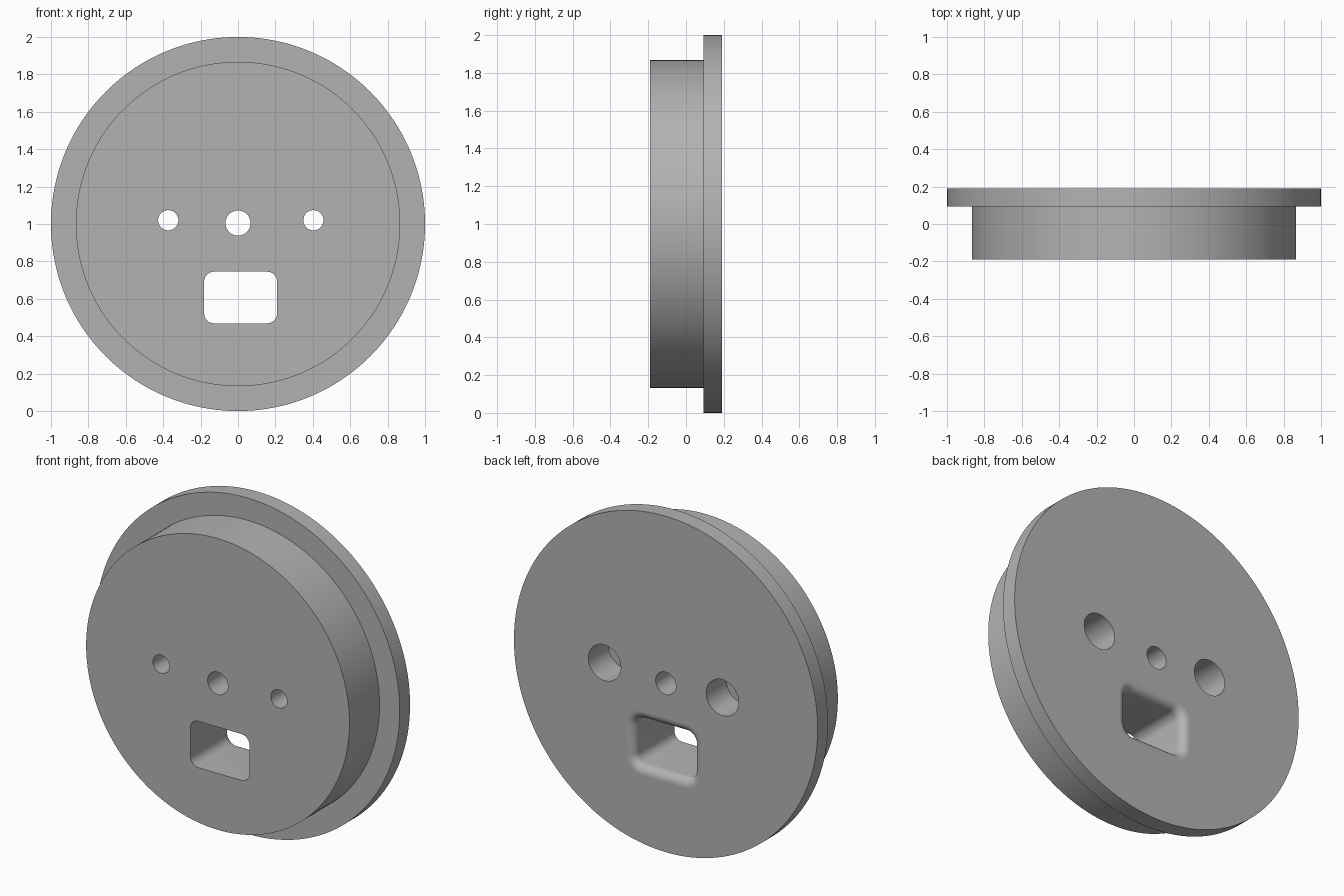
import bpy
import bmesh
from math import sin, cos, pi

FRONT, STEP, BACK = -0.19, 0.093, 0.19

if "Cube" in bpy.data.objects:
    bpy.data.objects.remove(bpy.data.objects["Cube"])

grey = bpy.data.materials.new("plain grey")
grey.use_nodes = True
colour = (0.45, 0.45, 0.45, 1)
grey.diffuse_color = colour
grey.node_tree.nodes["Principled BSDF"].inputs["Base Color"].default_value = colour


def circle(x, z, r, n=48):
    return [(x + r * cos(2 * pi * i / n), z + r * sin(2 * pi * i / n)) for i in range(n)]


def rounded_rect(x, z, w, h, r, n=8):
    """Outline with half sizes w and h and corner radius r."""
    pts = []
    for k, (sx, sz) in enumerate([(1, 1), (-1, 1), (-1, -1), (1, -1)]):
        for i in range(n + 1):
            a = (k + i / n) * pi / 2
            pts.append((x + sx * (w - r) + r * cos(a), z + sz * (h - r) + r * sin(a)))
    return pts


def loft(name, rings):
    """Closed solid through (y, outline) rings, running front to back."""
    bm = bmesh.new()
    loops = [[bm.verts.new((x, y, z)) for x, z in outline] for y, outline in rings]
    for a, b in zip(loops, loops[1:]):
        for i in range(len(a)):
            bm.faces.new((a[i - 1], a[i], b[i], b[i - 1]))
    bm.faces.new(loops[0])
    bm.faces.new(loops[-1])
    bmesh.ops.recalc_face_normals(bm, faces=bm.faces)
    mesh = bpy.data.meshes.new(name)
    bm.to_mesh(mesh)
    bm.free()
    obj = bpy.data.objects.new(name, mesh)
    bpy.context.collection.objects.link(obj)
    mesh.materials.append(grey)
    return obj


# Flanged disc
disc = loft("flanged_disc", [(y, circle(0, 1, r, 160)) for y, r in
                             [(FRONT, 0.867), (STEP, 0.867), (STEP, 1), (BACK, 1)]])

# Centre hole and the two counterbored side holes
cutters = [loft("centre_hole_cutter", [(y, circle(0, 1.005, 0.067)) for y in (-0.3, 0.3)])]
for side, x in (("right", -0.373), ("left", 0.403)):
    cutters.append(loft(side + "_hole_cutter", [
        (y, circle(x, 1.02, r)) for y, r in
        [(-0.3, 0.054), (0, 0.054), (0, 0.107), (0.3, 0.107)]]))

# Rectangular window whose back rim flares out in a quarter round
fillet = 0.05
flare = [(-0.3, 0)]
for i in range(9):
    a = i / 8 * pi / 2
    flare.append((BACK - fillet + fillet * sin(a), fillet * (1 - cos(a))))
flare.append((0.3, fillet))
cutters.append(loft("window_cutter", [
    (y, rounded_rect(0.014, 0.607, 0.195 + d, 0.138 + d, 0.053 + d)) for y, d in flare]))

# Cut the openings
bpy.context.view_layer.objects.active = disc
for cutter in cutters:
    mod = disc.modifiers.new(cutter.name, "BOOLEAN")
    mod.operation = "DIFFERENCE"
    mod.solver = "EXACT"
    mod.object = cutter
    cutter.hide_render = True
    bpy.ops.object.modifier_apply(modifier=mod.name)
    bpy.data.objects.remove(cutter)

# Smooth walls, flat faces
bpy.ops.object.select_all(action="DESELECT")
disc.select_set(True)
bpy.ops.object.shade_smooth_by_angle(angle=pi / 6)
for face in disc.data.polygons:
    face.use_smooth = abs(face.normal.y) < 0.999
